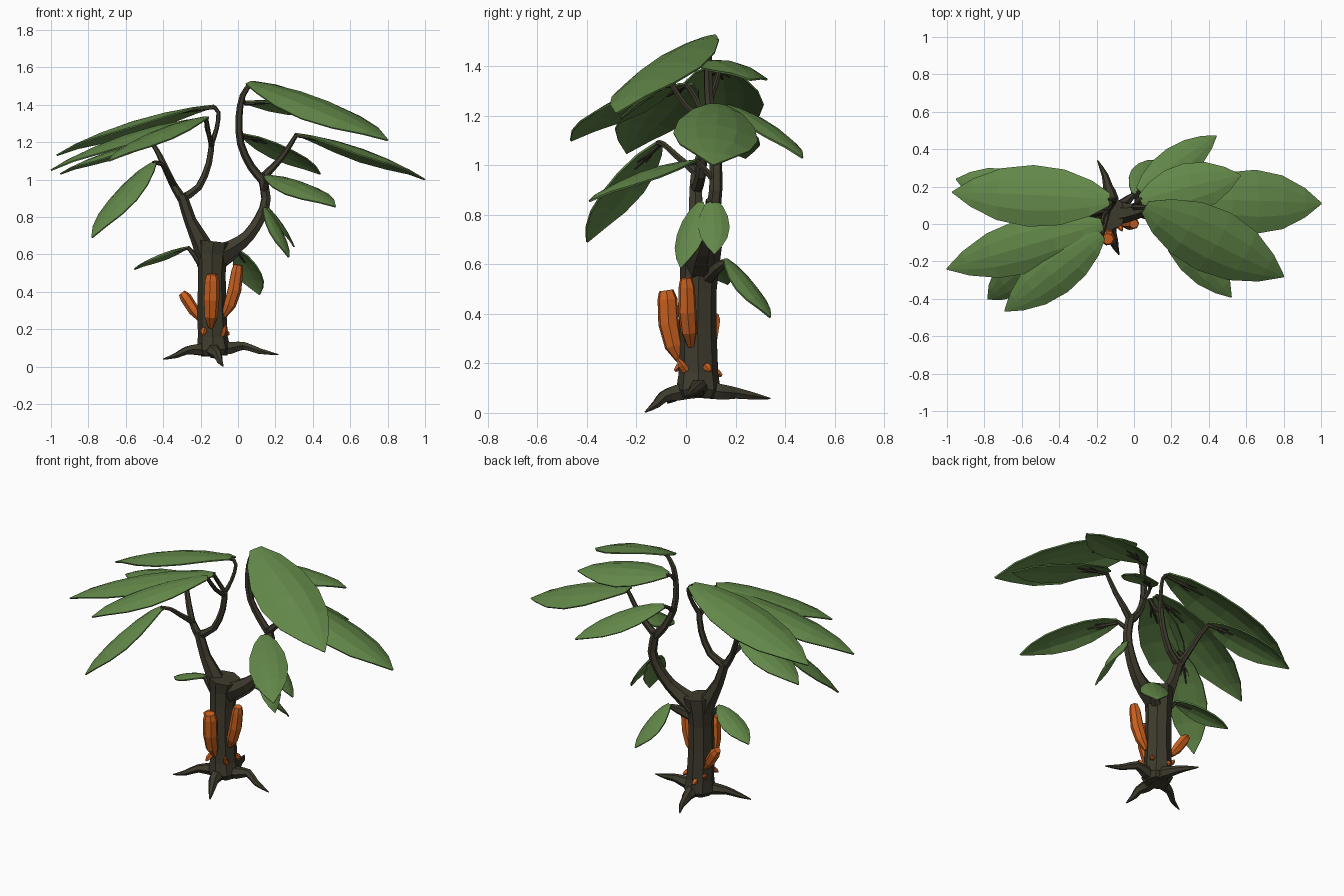
import bpy, bmesh, math
from mathutils import Vector as V, Matrix


def material(name, rgb):
    m = bpy.data.materials.new(name)
    m.diffuse_color = (*rgb, 1)
    return m


BARK = material("dark_bark", (0.048, 0.043, 0.026))
LEAF = material("leaf_green", (0.122, 0.243, 0.066))
ORANGE = material("orange_fungus", (0.60, 0.12, 0.014))


def finish(name, bm, mat):
    bmesh.ops.recalc_face_normals(bm, faces=bm.faces)
    me = bpy.data.meshes.new(name)
    bm.to_mesh(me)
    bm.free()
    me.materials.append(mat)
    ob = bpy.data.objects.new(name, me)
    bpy.context.collection.objects.link(ob)
    return ob


def tube(name, pts, radii, mat=BARK, sides=6, smooth=True):
    """Tapered faceted tube along a path; the path is rounded by mid points."""
    pts = [V(p) for p in pts]
    if smooth and len(pts) > 2:
        fine, fr = [], []
        n = len(pts)
        for i in range(n - 1):
            a, b, c, d = pts[max(i - 1, 0)], pts[i], pts[i + 1], pts[min(i + 2, n - 1)]
            fine += [b, (b + c) * 0.5625 - (a + d) * 0.0625]
            fr += [radii[i], (radii[i] + radii[i + 1]) / 2]
        pts, radii = fine + [pts[-1]], fr + [radii[-1]]
    bm = bmesh.new()
    rings, u = [], None
    for i, p in enumerate(pts):
        t = (pts[min(i + 1, len(pts) - 1)] - pts[max(i - 1, 0)]).normalized()
        if u is None:
            u = V((1, 0, 0)) if abs(t.x) < 0.8 else V((0, 1, 0))
        u = (u - t * u.dot(t)).normalized()
        w = t.cross(u)
        angles = [2 * math.pi * k / sides for k in range(sides)]
        rings.append([bm.verts.new(p + (u * math.cos(a) + w * math.sin(a)) * radii[i]) for a in angles])
    for r, s in zip(rings, rings[1:]):
        for k in range(sides):
            j = (k + 1) % sides
            bm.faces.new((r[k], r[j], s[j], s[k]))
    bm.faces.new(rings[0])
    bm.faces.new(rings[-1])
    return finish(name, bm, mat)


OUTLINE = [(0, .2), (.12, .58), (.3, .9), (.5, 1), (.7, .84), (.87, .46), (1, .02)]


def leaf(name, base, tip, width, roll=0):
    """Arched, domed leaf blade with a forked vein below; positive roll lifts its +y edge."""
    base, tip = V(base), V(tip)
    d = tip - base
    side = d.cross(V((0, 0, 1))).normalized()
    if side.y < 0:
        side = -side
    up = side.cross(d).normalized()
    if up.z < 0:
        up = -up
    a = math.radians(roll)
    side, up = side * math.cos(a) + up * math.sin(a), up * math.cos(a) - side * math.sin(a)
    length = d.length

    def at(t, v, sink=0.0):
        arch = 0.22 * t * (1 - t) * length
        return base + d * t + side * v * width / 2 + up * (arch - 0.15 * width * v * v - sink)

    bm = bmesh.new()
    rows = [[bm.verts.new(at(t, v * w)) for v in (-1, -.5, 0, .5, 1)] for t, w in OUTLINE]
    for r, s in zip(rows, rows[1:]):
        for k in range(4):
            bm.faces.new((r[k], r[k + 1], s[k + 1], s[k]))
    ob = finish(name, bm, LEAF)
    mod = ob.modifiers.new("thickness", "SOLIDIFY")
    mod.thickness = 0.008
    mod.offset = 0
    r = 0.011 if width > 0.18 else 0.007
    tube(name + "_midrib", [at(0, 0, .008), at(.15, 0, .01), at(.3, 0, .008)], [r, r * .8, .003], sides=5)
    if width > 0.18:
        for s in (-1, 1):
            tube(name + "_side_vein", [at(.09, 0, .01), at(.16, s * .15, .01), at(.22, s * .22, .008)],
                 [.006, .005, .002], sides=4, smooth=False)


# Trunk, with a flared foot and a widened crown
tube("trunk",
     [(-.13, .05, .06), (-.13, .05, .09), (-.135, .05, .16), (-.14, .047, .34),
      (-.14, .05, .5), (-.138, .055, .6), (-.13, .055, .67)],
     [.072, .09, .08, .076, .074, .08, .09], sides=8, smooth=False)

# Roots
tube("root_left", [(-.13, .05, .10), (-.20, .02, .092), (-.27, -.01, .088), (-.33, -.05, .06), (-.40, -.075, .04)],
     [.045, .036, .024, .016, .003])
tube("root_right", [(-.13, .05, .10), (-.04, .05, .10), (.03, .06, .112), (.11, .025, .085), (.215, .0, .065)],
     [.045, .036, .024, .018, .003])
tube("root_front", [(-.13, .05, .10), (-.13, -.04, .08), (-.11, -.09, .065), (-.10, -.12, .035), (-.08, -.165, .003)],
     [.045, .036, .026, .018, .003])
tube("root_back", [(-.13, .05, .10), (-.12, .14, .085), (-.14, .2, .08), (-.155, .26, .07), (-.195, .34, .058)],
     [.045, .036, .026, .018, .003])

# Main limbs and their forks
tube("left_limb", [(-.16, .055, .55), (-.195, .05, .66), (-.255, .04, .78), (-.30, .04, .92)],
     [.06, .05, .033, .028])
tube("left_outer_branch", [(-.30, .04, .90), (-.35, .04, .98), (-.42, .09, 1.13), (-.455, .12, 1.19)],
     [.026, .02, .015, .011])
tube("left_low_twig", [(-.34, .04, .97), (-.38, -.04, 1.04), (-.41, -.09, 1.085), (-.455, -.115, 1.09)],
     [.018, .014, .012, .011])
tube("left_inner_branch", [(-.30, .04, .90), (-.21, .06, .96), (-.155, .07, 1.09), (-.14, .07, 1.21)],
     [.026, .021, .018, .016])
tube("left_top_twig", [(-.14, .07, 1.2), (-.115, .10, 1.27), (-.105, .13, 1.36), (-.14, .13, 1.395)],
     [.015, .012, .011, .011])
tube("left_front_twig_a", [(-.14, .07, 1.18), (-.155, .0, 1.24), (-.17, -.06, 1.33)], [.015, .012, .011])
tube("left_front_twig_b", [(-.14, .07, 1.2), (-.165, .04, 1.27), (-.17, .0, 1.33)], [.013, .012, .011])
tube("right_limb", [(-.12, .06, .59), (-.03, .06, .635), (.055, .08, .70), (.12, .105, .80), (.15, .12, .90), (.125, .12, 1.03)],
     [.075, .05, .037, .031, .027, .025])
tube("right_outer_branch", [(.13, .12, 1.01), (.19, .13, 1.07), (.25, .13, 1.14), (.315, .13, 1.245)],
     [.023, .019, .015, .011])
tube("right_inner_branch", [(.13, .12, 1.0), (.07, .12, 1.07), (.015, .1, 1.19), (.005, .09, 1.33), (.025, .09, 1.45), (.07, .09, 1.515)],
     [.024, .022, .02, .019, .016, .012])
tube("right_back_twig_low", [(.02, .1, 1.18), (.015, .15, 1.22), (.03, .18, 1.24)], [.014, .012, .011])
tube("right_back_twig_high", [(.01, .09, 1.37), (.015, .12, 1.41), (.04, .14, 1.415)], [.014, .012, .011])
tube("right_front_twig", [(.14, .12, .93), (.155, .07, .99), (.16, .04, 1.02)], [.015, .013, .011])
tube("right_low_twig", [(.11, .1, .79), (.14, .09, .84), (.16, .09, .86)], [.014, .012, .01])
tube("trunk_back_twig", [(-.09, .09, .55), (-.03, .13, .59), (.0, .16, .61)], [.03, .025, .012])
tube("trunk_left_twig", [(-.19, .05, .53), (-.235, .045, .6), (-.27, .05, .64)], [.018, .014, .01])

# Leaves: base, tip, width, roll
LEAVES = [
    ("left_top_leaf", (-.13, .13, 1.395), (-.97, .17, 1.13), .33, -7),
    ("left_wide_leaf", (-.17, .0, 1.33), (-1.0, -.24, 1.05), .29, 0),
    ("left_front_leaf", (-.17, -.06, 1.335), (-.69, -.465, 1.10), .25, 0),
    ("left_outer_leaf", (-.45, .12, 1.195), (-.95, .24, 1.03), .23, 0),
    ("left_low_leaf", (-.45, -.11, 1.09), (-.78, -.40, .69), .22, 0),
    ("left_small_leaf", (-.265, .05, .64), (-.555, .17, .52), .15, 0),
    ("right_top_leaf", (.06, .09, 1.52), (.80, -.28, 1.21), .36, 12),
    ("right_outer_leaf", (.31, .13, 1.245), (1.0, .11, 1.0), .34, -6),
    ("right_back_leaf", (.025, .18, 1.24), (.44, .47, 1.03), .19, -12),
    ("right_high_back_leaf", (.035, .13, 1.415), (.57, .26, 1.345), .27, -9),
    ("right_front_leaf", (.155, .04, 1.02), (.52, -.39, .855), .22, 8),
    ("right_low_leaf_a", (.15, .11, .86), (.30, .115, .64), .125, 0),
    ("right_low_leaf_b", (.14, .06, .85), (.27, -.02, .585), .13, 0),
    ("back_small_leaf", (.0, .16, .62), (.115, .34, .385), .16, 0),
]
for spec in LEAVES:
    leaf(*spec)

# Orange fungus stalks and small buds on the trunk
tube("front_fungus", [(-.145, -.025, .21), (-.145, -.05, .27), (-.143, -.07, .36), (-.14, -.075, .46), (-.14, -.08, .495)],
     [.014, .037, .043, .041, .03], ORANGE, 7, False)
tube("right_fungus", [(-.075, .02, .27), (-.045, .012, .33), (-.02, .005, .41), (-.005, .003, .51), (.0, .0, .545)],
     [.014, .034, .038, .033, .024], ORANGE, 7, False)
tube("left_fungus", [(-.2, .09, .25), (-.235, .1, .30), (-.28, .11, .37), (-.30, .113, .395)],
     [.014, .03, .031, .02], ORANGE, 6, False)
BUDS = [((-.08, .0, .17), (-.065, -.035, .22)), ((-.18, -.01, .20), (-.19, -.045, .17)),
        ((-.07, .08, .19), (-.05, .10, .17)), ((-.15, .11, .17), (-.15, .145, .15)),
        ((-.19, .09, .19), (-.21, .11, .21))]
for a, b in BUDS:
    tube("fungus_bud", [a, (V(a) + V(b)) / 2, b], [.016, .016, .006], ORANGE, 5, False)
